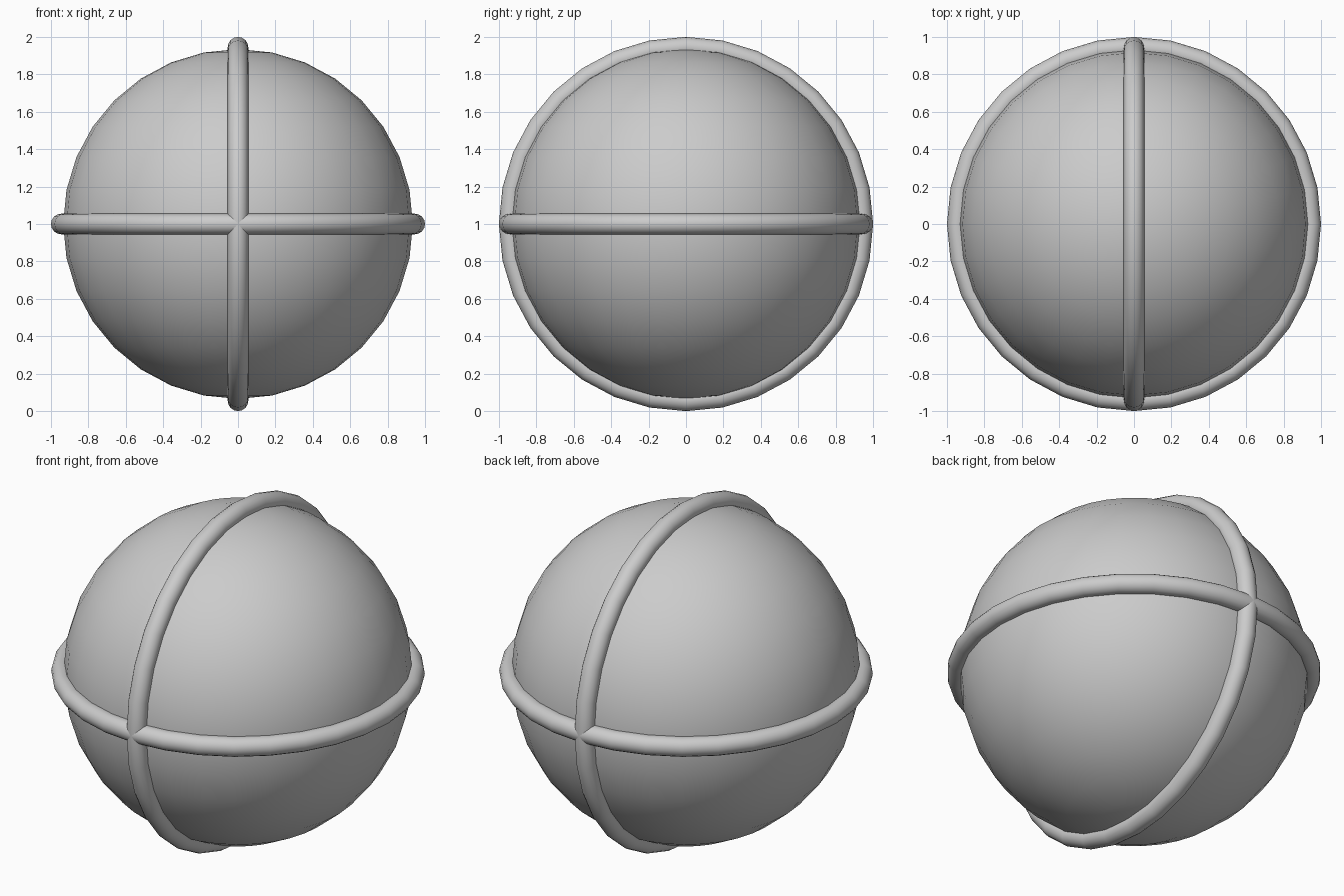
import bpy
from math import pi

cube = bpy.data.objects.get("Cube")
if cube:
    bpy.data.objects.remove(cube, do_unlink=True)

grey = bpy.data.materials.new("plain_grey")
grey.use_nodes = True
colour = (0.6, 0.6, 0.6, 1)
grey.diffuse_color = colour
grey.node_tree.nodes["Principled BSDF"].inputs["Base Color"].default_value = colour


def finish(name):
    obj = bpy.context.object
    obj.name = name
    obj.data.materials.append(grey)
    bpy.ops.object.shade_smooth()


# Round body
bpy.ops.mesh.primitive_uv_sphere_add(segments=32, ring_count=16, radius=0.935,
                                     location=(0, 0, 1))
finish("ball")

# Two raised bands crossing at front and back
for name, tilt in (("level_band", 0), ("upright_band", pi / 2)):
    bpy.ops.mesh.primitive_torus_add(major_segments=32, minor_segments=16,
                                     major_radius=0.945, minor_radius=0.055,
                                     location=(0, 0, 1), rotation=(0, tilt, 0))
    finish(name)
